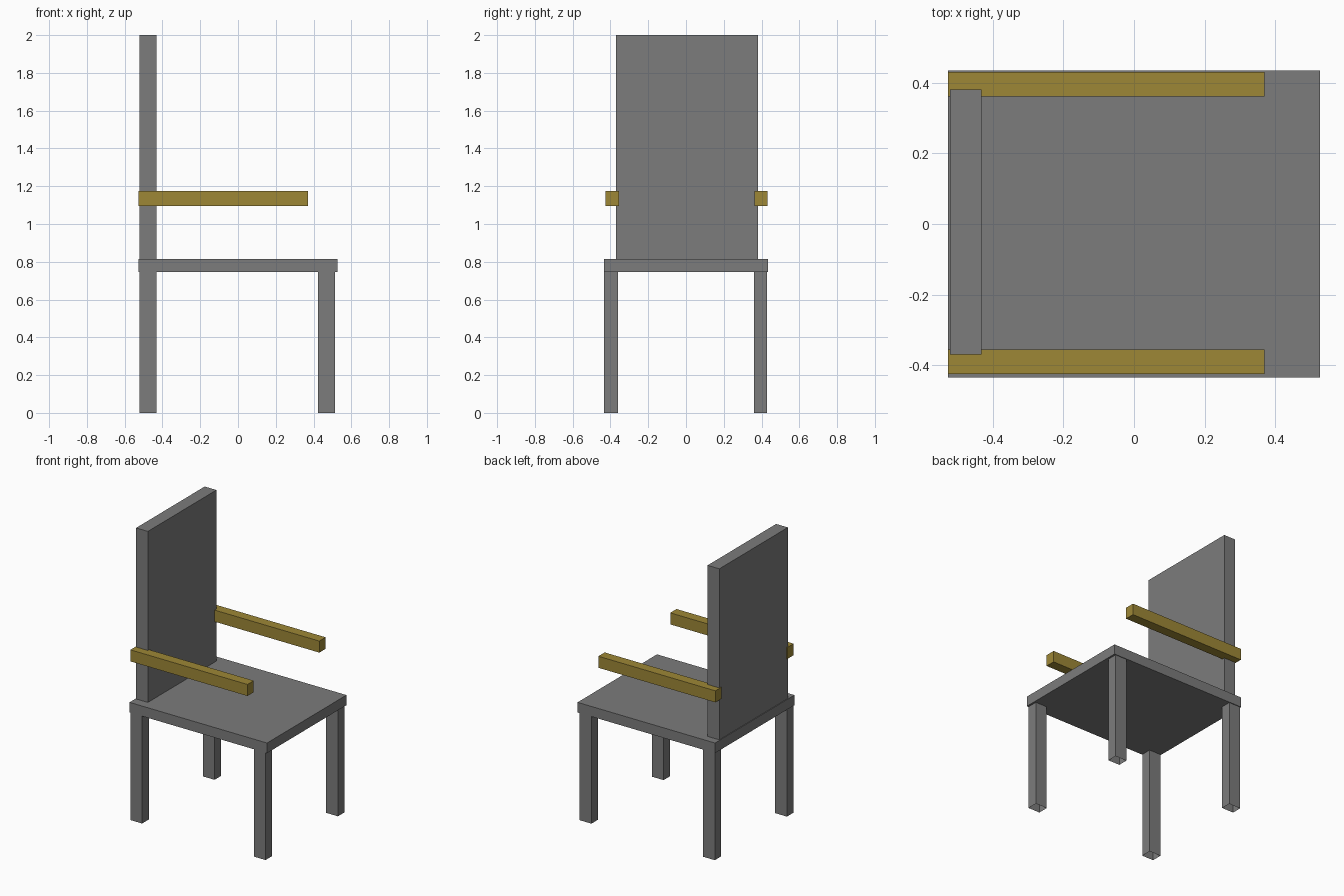
import bpy
import bmesh
from mathutils import Vector

cube = bpy.data.objects.get("Cube")
if cube:
    bpy.data.objects.remove(cube, do_unlink=True)


def material(name, rgb):
    mat = bpy.data.materials.new(name)
    mat.use_nodes = True
    color = (*rgb, 1.0)
    mat.diffuse_color = color
    mat.node_tree.nodes["Principled BSDF"].inputs["Base Color"].default_value = color
    return mat


def box(name, mat, low, high, open_bottom=False):
    """Flat-sided box between two corners, optionally hollow from below."""
    low, high = Vector(low), Vector(high)
    size, centre = high - low, (low + high) / 2
    bm = bmesh.new()
    bmesh.ops.create_cube(bm, size=1)
    bmesh.ops.scale(bm, vec=size, verts=bm.verts)
    if open_bottom:
        bottom = [f for f in bm.faces if f.normal.z < -0.5]
        bmesh.ops.delete(bm, geom=bottom, context='FACES_ONLY')
    mesh = bpy.data.meshes.new(name)
    bm.to_mesh(mesh)
    bm.free()
    mesh.materials.append(mat)
    obj = bpy.data.objects.new(name, mesh)
    obj.location = centre
    bpy.context.collection.objects.link(obj)
    return obj


grey = material("grey", (0.2, 0.2, 0.2))
gold = material("gold", (0.337, 0.242, 0.037))

SEAT_BOTTOM, SEAT_TOP = 0.745, 0.815

# Seat and backrest
box("seat", grey, (-0.527, -0.435, SEAT_BOTTOM), (0.527, 0.435, SEAT_TOP))
box("backrest", grey, (-0.522, -0.37, SEAT_TOP), (-0.432, 0.381, 2.0))

# Legs and armrests on both sides
for side, y0, y1 in (("near", -0.433, -0.36), ("far", 0.36, 0.43)):
    for end, x0 in (("rear", -0.522), ("fore", 0.424)):
        box(f"{side}_{end}_leg", grey, (x0, y0, 0), (x0 + 0.09, y1, SEAT_BOTTOM),
            open_bottom=True)
for side, y0 in (("near", -0.425), ("far", 0.362)):
    box(f"{side}_armrest", gold, (-0.527, y0, 1.095), (0.37, y0 + 0.069, 1.175))
